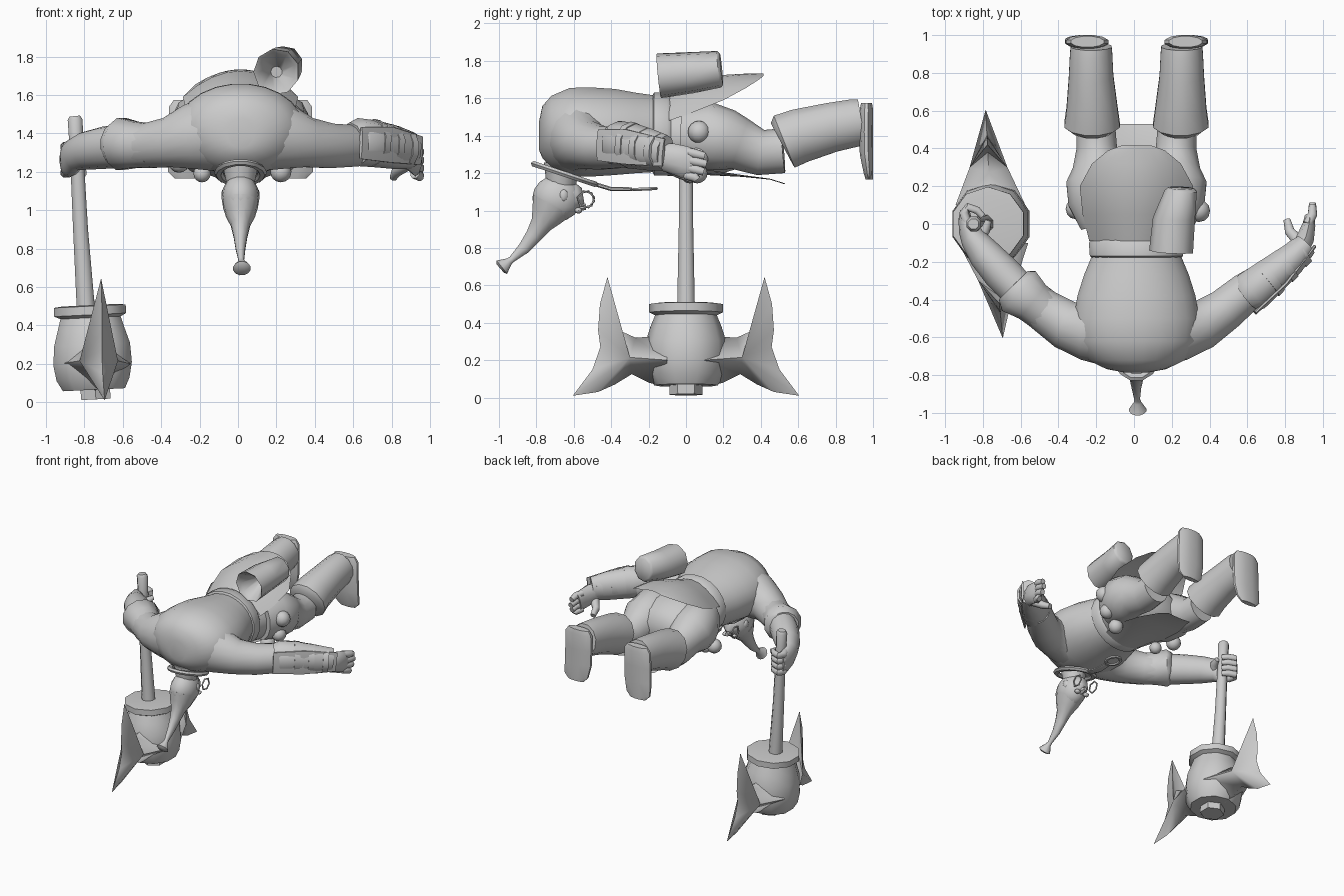
import bpy, bmesh, math
from mathutils import Vector, Matrix

grey = bpy.data.materials.new("plain_grey")
grey.diffuse_color = (0.6, 0.6, 0.6, 1)
shift = .013  # sideways offset of the body parts


def finish(name, bm, angle=50):
    bmesh.ops.recalc_face_normals(bm, faces=bm.faces)
    me = bpy.data.meshes.new(name)
    bm.to_mesh(me)
    bm.free()
    me.transform(Matrix.Translation((shift, 0, 0)))
    ob = bpy.data.objects.new(name, me)
    bpy.context.collection.objects.link(ob)
    me.materials.append(grey)
    bpy.ops.object.select_all(action='DESELECT')
    ob.select_set(True)
    bpy.context.view_layer.objects.active = ob
    bpy.ops.object.shade_smooth_by_angle(angle=math.radians(angle))
    return ob


def loft(name, stations, n=14, ref=(0, 0, 1), flip=1, angle=50, fixed=None):
    """Tube through (x, y, z, half width, half height) stations."""
    bm = bmesh.new()
    pts = [Vector((s[0] * flip, s[1], s[2])) for s in stations]
    rings = []
    for i, s in enumerate(stations):
        t = Vector(fixed) if fixed else pts[min(i + 1, len(pts) - 1)] - pts[max(i - 1, 0)]
        side = t.cross(Vector(ref)).normalized()
        up = side.cross(t).normalized()
        rings.append([bm.verts.new(pts[i] + side * s[3] * math.cos(math.tau * (k + .5) / n)
                                   + up * s[4] * math.sin(math.tau * (k + .5) / n)) for k in range(n)])
    for a, b in zip(rings, rings[1:]):
        for k in range(n):
            bm.faces.new((a[k], a[(k + 1) % n], b[(k + 1) % n], b[k]))
    bm.faces.new(rings[0])
    bm.faces.new(rings[-1])
    return finish(name, bm, angle)


def ball(name, c, r, scale=(1, 1, 1), seg=12):
    bm = bmesh.new()
    bmesh.ops.create_uvsphere(bm, u_segments=seg, v_segments=8, radius=r)
    bmesh.ops.transform(bm, matrix=Matrix.Translation(c) @ Matrix.Diagonal((*scale, 1)), verts=bm.verts)
    return finish(name, bm)


def ring(name, c, rx, ry, tube, rot=(0, 0, 0), n=16, m=6, flat=1):
    bm = bmesh.new()
    mat = Matrix.Translation(c)
    for ang, ax in zip(rot, "XYZ"):
        mat = mat @ Matrix.Rotation(ang, 4, ax)
    g = [[bm.verts.new(mat @ Vector(((rx + tube * math.cos(math.tau * j / m)) * math.cos(math.tau * i / n),
                                     (ry + tube * math.cos(math.tau * j / m)) * math.sin(math.tau * i / n),
                                     tube * flat * math.sin(math.tau * j / m))))
          for j in range(m)] for i in range(n)]
    for i in range(n):
        for j in range(m):
            bm.faces.new((g[i][j], g[(i + 1) % n][j], g[(i + 1) % n][(j + 1) % m], g[i][(j + 1) % m]))
    return finish(name, bm)


def sheet(name, rows, cols=8, thick=.008):
    """Arched cloth: rows of (y, half width, z at middle, z at edge)."""
    bm = bmesh.new()
    g = []
    for y, w, zm, ze in rows:
        us = [2 * k / cols - 1 for k in range(cols + 1)]
        g.append([bm.verts.new((w * u, y, zm + (ze - zm) * u * u)) for u in us])
    for a, b in zip(g, g[1:]):
        for k in range(cols):
            bm.faces.new((a[k], a[k + 1], b[k + 1], b[k]))
    bmesh.ops.solidify(bm, geom=bm.faces[:], thickness=thick)
    return finish(name, bm)


# Torso, belt and hips, lying along y
Y = (0, 1, 0)
loft("torso", [(0, -.785, 1.40, .07, .08), (0, -.768, 1.42, .16, .14), (0, -.72, 1.42, .26, .195),
               (0, -.62, 1.42, .33, .238), (0, -.5, 1.42, .335, .24), (0, -.38, 1.42, .315, .232),
               (0, -.27, 1.415, .28, .217), (0, -.15, 1.41, .23, .205)], 24, fixed=Y)
loft("belt", [(0, -.18, 1.41, .235, .205), (0, -.17, 1.41, .25, .225), (0, -.1, 1.41, .255, .225),
              (0, -.08, 1.41, .24, .21)], 20, fixed=Y)
loft("hips", [(0, -.1, 1.4, .23, .2), (0, .03, 1.39, .28, .2), (0, .17, 1.38, .29, .19),
              (0, .27, 1.37, .24, .15), (0, .33, 1.36, .15, .09)], 20, fixed=Y)

# Cloths over the back and the belly
sheet("back_cloth", [(-.09, .25, 1.63, 1.48), (.05, .285, 1.68, 1.53), (.2, .3, 1.725, 1.59),
                     (.32, .235, 1.732, 1.655), (.39, .15, 1.733, 1.7), (.415, .08, 1.733, 1.72)])
sheet("belly_cloth", [(-.1, .17, 1.185, 1.24), (.1, .2, 1.19, 1.22), (.3, .18, 1.18, 1.19),
                      (.45, .13, 1.165, 1.17), (.53, .1, 1.14, 1.145)])

# Legs, boots and hanging feet
for f, tag in ((1, "right"), (-1, "left")):
    loft(tag + "_thigh", [(.17, .0, 1.4, .13, .16), (.2, .12, 1.4, .165, .18), (.205, .22, 1.375, .17, .165),
                          (.205, .29, 1.355, .135, .14), (.21, .4, 1.31, .11, .122),
                          (.215, .52, 1.32, .105, .12)], flip=f)
    loft(tag + "_boot", [(.235, .51, 1.36, .125, .125), (.235, .525, 1.368, .152, .155),
                         (.235, .61, 1.4, .14, .15), (.24, .78, 1.445, .122, .137),
                         (.24, .9, 1.468, .116, .132), (.24, .94, 1.475, .112, .125)], 12, flip=f)
    loft(tag + "_foot", [(.26, .965, 1.575, .09, .03), (.26, .965, 1.54, .115, .037), (.262, .963, 1.42, .117, .039),
                         (.265, .965, 1.3, .117, .037), (.275, .975, 1.2, .105, .026), (.275, .98, 1.165, .07, .02)],
         12, ref=Y, flip=f, fixed=(0, 0, -1))

# Hanging head with tapering top-knot
loft("neck", [(0, -.66, 1.25, .1, .1), (0, -.67, 1.12, .07, .075)], ref=Y)
ball("head", (0, -.69, 1.065), .11, (.9, 1.2, 1.13), 16)
loft("jaw", [(0, -.65, 1.07, .085, .09), (0, -.58, 1.075, .065, .07), (0, -.55, 1.08, .035, .04)], 10)
loft("nose", [(0, -.6, 1.02, .025, .03), (0, -.535, 1.02, .014, .016)], 6)
loft("topknot", [(0, -.715, 1.03, .095, .12), (0, -.745, .975, .078, .09), (0, -.775, .925, .052, .06),
                 (0, -.815, .865, .037, .045), (0, -.865, .8, .026, .034), (.004, -.93, .74, .015, .018),
                 (.006, -.945, .728, .02, .02), (.007, -.985, .697, .047, .047), (.007, -.993, .69, .03, .03)],
     12, ref=Y)
for f in (1, -1):
    ball("ear", (.085 * f, -.655, 1.08), .025, (.6, 1, 1.3), 8)
    ball("brow", (.04 * f, -.575, 1.0), .02, (1.2, 1, .8), 8)
    ring("earring", (.075 * f, -.535, 1.06), .045, .045, .006, (0, math.pi / 2, .3 * f), 6, 5)

# Collar loop and pendant
ring("collar", (0, -.65, 1.195), .115, .17, .024, (-.32, 0, 0), 14, 6, .7)
loft("collar_strap", [(0, -.5, 1.145, .035, .012), (0, -.4, 1.115, .03, .012), (0, -.29, 1.115, .025, .01)], 8)
ring("pendant", (0, -.22, 1.115), .05, .06, .014, (.05, 0, 0), 10, 6, .7)

# Beads on the belt
for c, r in (((.33, .07, 1.42), .06), ((.3, .07, 1.29), .055), ((.21, .06, 1.2), .055), ((-.32, .08, 1.25), .055),
             ((-.2, .02, 1.19), .045)):
    ball("bead", c, r)

# Arms use their own measured positions
shift = 0
for f, tag in ((1, "right"), (-1, "left")):
    loft(tag + "_upper_arm", [(.12, -.57, 1.4, .19, .205), (.25, -.565, 1.38, .16, .172),
                              (.36, -.535, 1.352, .132, .132), (.48, -.455, 1.335, .115, .118),
                              (.6, -.355, 1.335, .105, .11), (.66, -.305, 1.33, .09, .1)], 16, flip=f)

# Right bracer with straps, and open hand
loft("right_bracer", [(.6, -.375, 1.35, .1, .11), (.62, -.36, 1.355, .118, .125), (.72, -.28, 1.345, .105, .122),
                      (.83, -.19, 1.325, .088, .112), (.91, -.11, 1.31, .065, .095)], 10)
for x, y, z, w in ((.7, -.3, 1.35, .111), (.78, -.235, 1.337, .099), (.86, -.165, 1.32, .085)):
    loft("bracer_strap", [(x, y, z, w, w + .015), (x + .032, y + .027, z - .003, w - .004, w + .011)], 10)
loft("bracer_plate", [(.64, -.47, 1.35, .012, .09), (.8, -.32, 1.34, .015, .1), (.955, -.12, 1.31, .01, .08)], 8)
loft("right_palm", [(.87, -.15, 1.29, .05, .07), (.905, -.08, 1.28, .05, .08), (.925, -.01, 1.26, .036, .085),
                    (.93, .04, 1.25, .027, .078)], 10)
for k in range(4):
    z, e = 1.19 + .042 * k, (.06, .095, .11, .1)[k]
    loft("right_finger", [(.92, 0, z, .027, .026), (.945, .05, z - .012, .027, .026),
                          (.945, e, z - .025, .02, .022)], 8)
loft("right_thumb", [(.88, -.1, 1.24, .035, .035), (.825, -.04, 1.2, .028, .028), (.81, .02, 1.17, .02, .02)], 8)

# Left sleeve, forearm and gripping hand
loft("left_sleeve", [(-.44, -.49, 1.335, .11, .115), (-.54, -.41, 1.34, .118, .125), (-.61, -.355, 1.345, .142, .14),
                     (-.64, -.325, 1.345, .11, .11)], 12)
loft("left_forearm", [(-.6, -.36, 1.335, .1, .115), (-.7, -.26, 1.325, .102, .11), (-.79, -.16, 1.31, .09, .1),
                      (-.85, -.08, 1.29, .07, .085), (-.875, -.03, 1.27, .055, .095), (-.895, .03, 1.26, .035, .09),
                      (-.895, .075, 1.26, .025, .08)])
for k in range(4):
    z = 1.195 + .045 * k
    loft("left_finger", [(-.885, .01, z, .026, .027), (-.9, .06, z, .027, .027), (-.88, .09, z, .024, .025),
                         (-.83, .072, z, .022, .024), (-.8, .04, z, .018, .02)], 8)
loft("left_thumb", [(-.83, -.08, 1.27, .035, .035), (-.785, -.03, 1.3, .027, .027), (-.77, .02, 1.31, .018, .018)], 8)

# Quiver: hollow tilted tube on the back
loft("quiver", [(.2, .02, 1.72, .03, .03), (.205, -.125, 1.72, .095, .1), (.2, -.145, 1.72, .12, .122),
                (.215, .03, 1.737, .115, .112), (.25, .175, 1.755, .088, .1), (.25, .19, 1.755, .07, .085)],
     9, fixed=(.05, 1, .1))

# Hammer: handle, bowl shaped head and nub
loft("handle", [(-.85, 0, 1.49, .03, .03), (-.848, 0, 1.47, .042, .042), (-.84, 0, 1.3, .038, .038),
                (-.82, 0, .9, .042, .042), (-.79, 0, .45, .052, .052)], 8, ref=Y)
H = (.05, 0, -1)
loft("hammer_head", [(-.775, 0, .505, .15, .15), (-.772, 0, .5, .197, .197), (-.77, 0, .455, .197, .197),
                     (-.768, 0, .44, .165, .165), (-.765, 0, .38, .183, .19), (-.76, 0, .3, .208, .215),
                     (-.757, 0, .2, .215, .22), (-.755, 0, .12, .2, .205), (-.75, 0, .065, .17, .17)],
     10, ref=Y, fixed=H)
loft("hammer_nub", [(-.745, 0, .09, .09, .09), (-.74, 0, .015, .088, .088)], 6, ref=Y, fixed=H)

# Forked blades with a raised middle ridge
outline = [(.12, .36), (.2, .325), (.27, .32), (.38, .37), (.41, .54), (.42, .645), (.46, .5), (.47, .36),
           (.458, .27), (.5, .15), (.605, .01), (.47, .03), (.38, .07), (.29, .125), (.2, .08), (.12, .06)]
for f, tip in ((1, -.785), (-1, -.695)):
    bm = bmesh.new()
    cx = lambda y: -.755 + (tip + .755) * y / .6
    rim = [bm.verts.new((cx(y), y * f, z)) for y, z in outline]
    for s in (1, -1):
        root = bm.verts.new((cx(.1) + .185 * s, .1 * f, .2))
        hub = bm.verts.new((cx(.3) + .1 * s, .3 * f, .215))
        for i in range(len(rim)):
            a, b = rim[i], rim[(i + 1) % len(rim)]
            near = i in (0, 1, 13, 14, 15)
            bm.faces.new((a, b, root if near else hub))
        bm.faces.new((root, rim[2], hub))
        bm.faces.new((root, hub, rim[13]))
    finish("blade", bm, 85)
